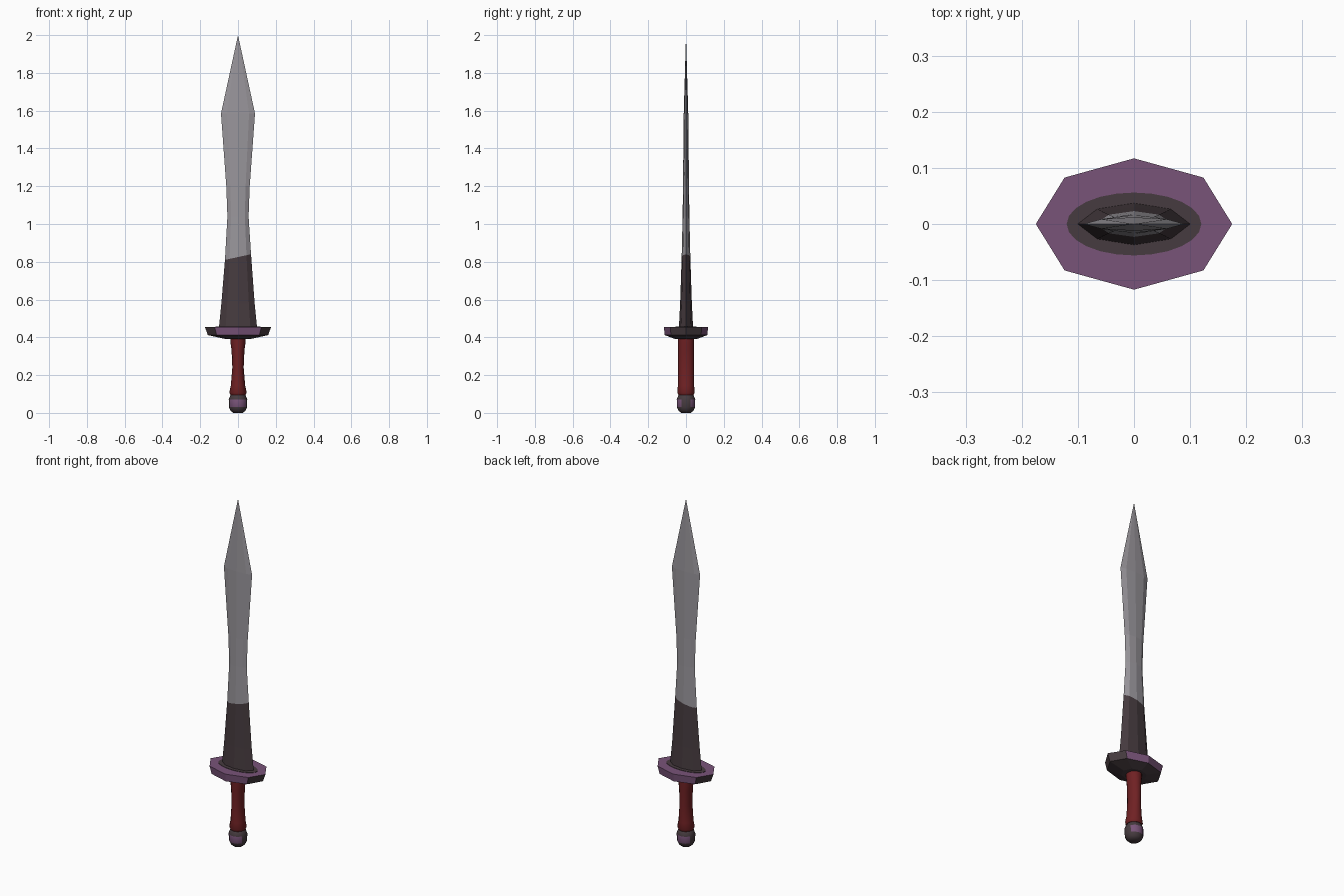
import bpy, bmesh, math

if "Cube" in bpy.data.objects:
    bpy.data.objects.remove(bpy.data.objects["Cube"])


def material(name, rgb):
    m = bpy.data.materials.new(name)
    m.diffuse_color = (*rgb, 1)
    m.use_nodes = True
    m.node_tree.nodes["Principled BSDF"].inputs["Base Color"].default_value = m.diffuse_color
    return m


STEEL = material("grey steel", (0.32, 0.305, 0.33))
DARK = material("dark bronze", (0.062, 0.044, 0.050))
PURPLE = material("purple metal", (0.19, 0.088, 0.19))
RED = material("red leather", (0.16, 0.015, 0.017))


def ellipse(n):
    return [(math.cos(math.tau * i / n), math.sin(math.tau * i / n)) for i in range(n)]


def loft(name, section, rings, mats, rule=None, smooth=False, tilt=None):
    """Skin a unit section through rings of (z, half width x, half width y)."""
    bm = bmesh.new()
    n = len(section)
    loops = [[bm.verts.new((x * rx, y * ry, z + (tilt(z, x, y) if tilt else 0)))
              for x, y in section] for z, rx, ry in rings]
    for a, b in zip(loops, loops[1:]):
        for i in range(n):
            j = (i + 1) % n
            bm.faces.new((a[i], a[j], b[j], b[i]))
    bm.faces.new(loops[0][::-1])
    bm.faces.new(loops[-1])
    bmesh.ops.remove_doubles(bm, verts=bm.verts, dist=0.0005)
    bmesh.ops.recalc_face_normals(bm, faces=bm.faces)
    if rule:
        for f in bm.faces:
            f.material_index = rule(f.calc_center_median(), f.normal)
    me = bpy.data.meshes.new(name)
    bm.to_mesh(me)
    bm.free()
    for m in mats:
        me.materials.append(m)
    ob = bpy.data.objects.new(name, me)
    bpy.context.collection.objects.link(ob)
    if smooth:
        bpy.context.view_layer.objects.active = ob
        ob.select_set(True)
        bpy.ops.object.shade_smooth_by_angle(angle=math.radians(50))
        ob.select_set(False)
    return ob


# Leaf-shaped blade, dark below a slanted line
SPLIT = 0.825
blade_section = [(1, 0), (0.65, 0.72), (0, 1), (-0.65, 0.72),
                 (-1, 0), (-0.65, -0.72), (0, -1), (0.65, -0.72)]
loft("blade", blade_section,
     [(0.44, 0.102, 0.038), (0.58, 0.088, 0.031), (SPLIT, 0.069, 0.023),
      (1.04, 0.056, 0.018), (1.20, 0.062, 0.016), (1.585, 0.09, 0.012), (2.0, 0, 0)],
     [DARK, STEEL], lambda c, n: 1 if c.z > SPLIT else 0,
     tilt=lambda z, x, y: 0.015 * x if z == SPLIT else 0)


# Eight-sided guard: purple top and front/back edges, dark ends and underside
def guard_colour(c, n):
    if n.z > 0.9:
        return 1
    return 1 if c.z > 0.42 and abs(n.y) > 0.8 else 0


loft("guard", ellipse(8),
     [(0.392, 0.07, 0.06), (0.412, 0.16, 0.113), (0.455, 0.175, 0.117)],
     [DARK, PURPLE], guard_colour)

# Dark oval painted around the blade root
loft("guard_oval", ellipse(24), [(0.452, 0.12, 0.056), (0.457, 0.12, 0.056)], [DARK])

# Waisted grip with a flared foot
loft("grip", ellipse(12),
     [(0.095, 0.040, 0.040), (0.108, 0.046, 0.046), (0.145, 0.038, 0.043),
      (0.24, 0.030, 0.042), (0.33, 0.034, 0.042), (0.375, 0.040, 0.043), (0.40, 0.040, 0.043)],
     [RED], smooth=True)

# Rounded pommel with purple patches front and back
loft("pommel", ellipse(12),
     [(0.0, 0.026, 0.026), (0.012, 0.040, 0.040), (0.03, 0.048, 0.048),
      (0.07, 0.049, 0.049), (0.09, 0.042, 0.042), (0.103, 0.030, 0.030)],
     [DARK, PURPLE],
     lambda c, n: 1 if 0.03 < c.z < 0.07 and abs(n.y) > 0.6 else 0, smooth=True)
